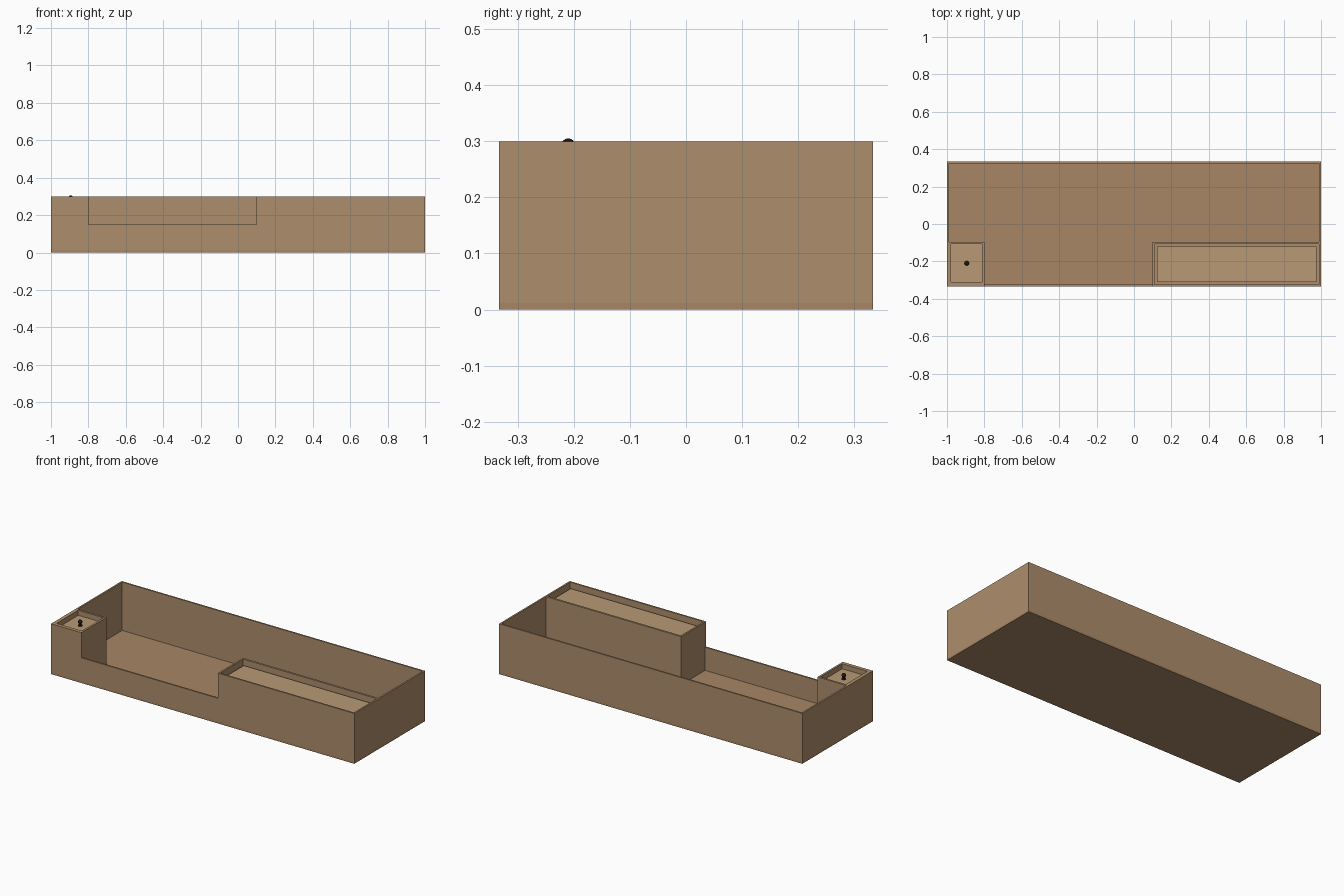
import bpy, bmesh
from mathutils import Matrix, Vector

if "Cube" in bpy.data.objects:
    bpy.data.objects.remove(bpy.data.objects["Cube"])


def material(name, rgb):
    m = bpy.data.materials.new(name)
    m.diffuse_color = (*rgb, 1)
    m.use_nodes = True
    m.node_tree.nodes["Principled BSDF"].inputs["Base Color"].default_value = m.diffuse_color
    return m


WOOD = material("wood", (0.42, 0.27, 0.15))
FLOOR = material("floor_wood", (0.39, 0.24, 0.13))
PANEL = material("panel_wood", (0.48, 0.32, 0.18))
DARK = material("dark_metal", (0.01, 0.01, 0.01))


def finish(bm, name, mat):
    me = bpy.data.meshes.new(name)
    bm.to_mesh(me)
    bm.free()
    me.materials.append(mat)
    ob = bpy.data.objects.new(name, me)
    bpy.context.collection.objects.link(ob)
    return ob


def box(name, x, y, z, mat=WOOD):
    lo, hi = Vector((x[0], y[0], z[0])), Vector((x[1], y[1], z[1]))
    bm = bmesh.new()
    bmesh.ops.create_cube(bm, size=1, matrix=Matrix.Translation((lo + hi) / 2)
                          @ Matrix.Diagonal((*(hi - lo), 1)))
    return finish(bm, name, mat)


def frame(name, x, y, z, t, mat=WOOD):
    """Four boards standing in a rectangle."""
    box(name + "_left", (x[0], x[0] + t), y, z, mat)
    box(name + "_right", (x[1] - t, x[1]), y, z, mat)
    inner = (x[0] + t, x[1] - t)
    box(name + "_front", inner, (y[0], y[0] + t), z, mat)
    box(name + "_back", inner, (y[1] - t, y[1]), z, mat)


W, D, H, T = 1.0, 0.333, 0.30, 0.01

# Outer tray: floor and three full walls
box("floor", (-W, W), (-D, D), (0, 0.012), FLOOR)
box("left_wall", (-W, -W + T), (-D, D), (0.012, H))
box("right_wall", (W - T, W), (-D, D), (0.012, H))
box("back_wall", (-W + T, W - T), (D - T, D), (0.012, H))

# Front wall with the lowered middle stretch
box("front_wall_left", (-W + T, -0.8), (-D, -D + T), (0.012, H))
box("front_wall_middle", (-0.8, 0.1), (-D, -D + T), (0.012, 0.15))
box("front_wall_right", (0.1, W - T), (-D, -D + T), (0.012, H))

# Small compartment, recessed lid
frame("small_box", (-W + T, -0.8), (-D + T, -0.096), (0.012, H), 0.012)
box("small_lid", (-0.978, -0.812), (-0.311, -0.108), (0.25, 0.27), PANEL)

# Long compartment, stepped recessed lid
box("long_box_left", (0.1, 0.11), (-D + T, -0.096), (0.012, H))
box("long_box_back", (0.11, W - T), (-0.108, -0.096), (0.012, H))
box("long_ledge", (0.11, W - T), (-D + T, -0.108), (0.24, 0.26))
box("long_lid", (0.123, 0.977), (-0.31, -0.121), (0.26, 0.27), PANEL)

# Lid knob: flange, stem and ball
bm = bmesh.new()
for r, z0, z1 in ((0.0125, 0.27, 0.273), (0.006, 0.273, 0.285)):
    bmesh.ops.create_cone(bm, cap_ends=True, segments=24, radius1=r, radius2=r, depth=z1 - z0,
                          matrix=Matrix.Translation((-0.894, -0.21, (z0 + z1) / 2)))
bmesh.ops.create_uvsphere(bm, u_segments=24, v_segments=12, radius=0.0125,
                          matrix=Matrix.Translation((-0.894, -0.21, 0.2925)))
knob = finish(bm, "lid_knob", DARK)
bpy.context.view_layer.objects.active = knob
knob.select_set(True)
bpy.ops.object.shade_smooth_by_angle()
